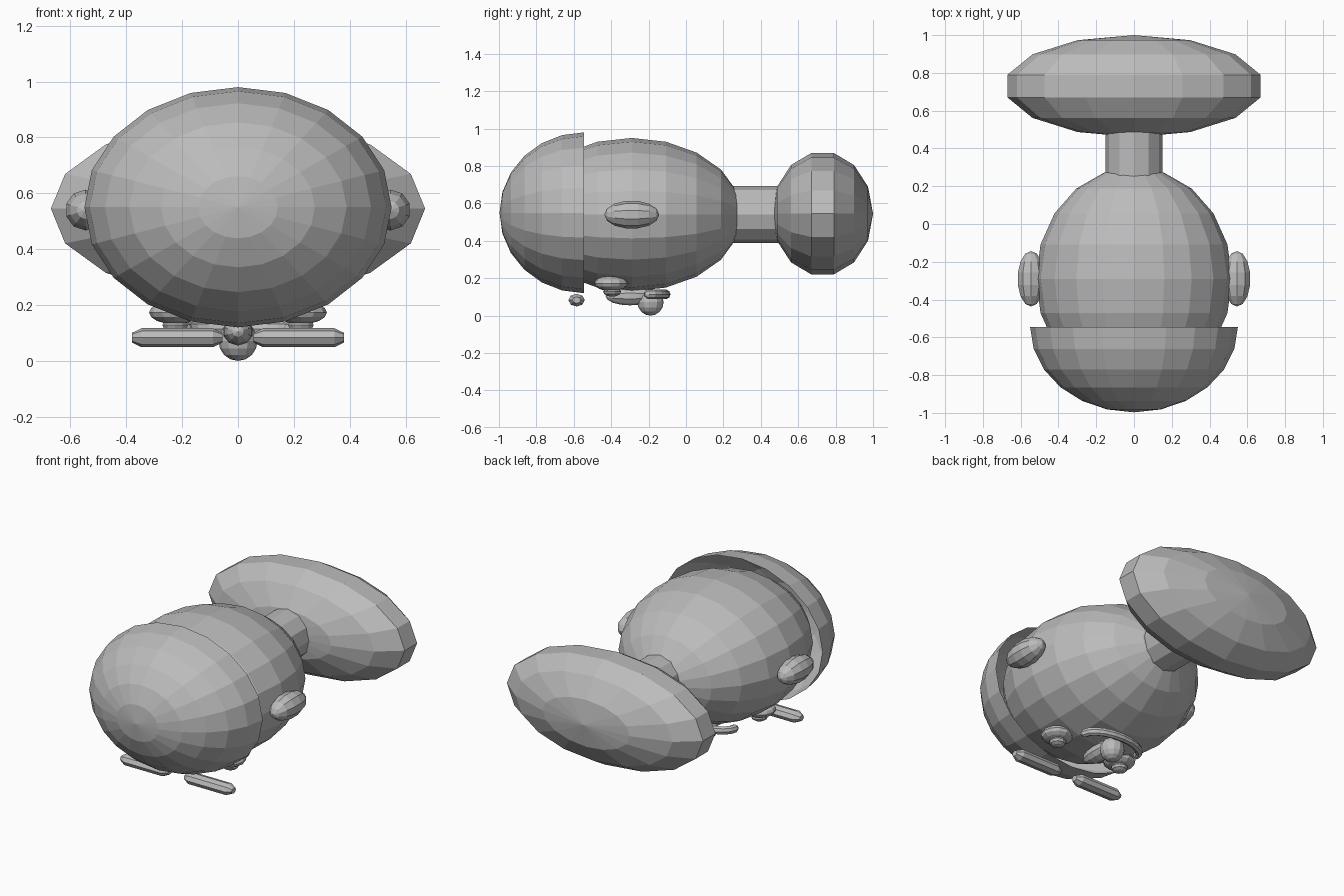
import bpy, bmesh, math
from mathutils import Matrix, Vector

if "Cube" in bpy.data.objects:
    bpy.data.objects.remove(bpy.data.objects["Cube"])

grey = bpy.data.materials.new("plain grey")
grey.diffuse_color = (0.5, 0.5, 0.5, 1)
grey.use_nodes = True
grey.node_tree.nodes["Principled BSDF"].inputs["Base Color"].default_value = grey.diffuse_color

TURN = {'z': Matrix.Identity(4),
        'y': Matrix.Rotation(math.radians(90), 4, 'X'),
        'x': Matrix.Rotation(math.radians(90), 4, 'Y')}


def finish(name, bm):
    me = bpy.data.meshes.new(name)
    bm.to_mesh(me)
    bm.free()
    me.materials.append(grey)
    ob = bpy.data.objects.new(name, me)
    bpy.context.collection.objects.link(ob)
    return ob


def ball(name, centre, radii, seg, rings, axis='y', cut_y=None):
    """Flat-faced ellipsoid; cut_y keeps only the open shell in front of it."""
    bm = bmesh.new()
    bmesh.ops.create_uvsphere(bm, u_segments=seg, v_segments=rings, radius=1)
    bmesh.ops.transform(bm, verts=bm.verts, matrix=Matrix.Translation(centre)
                        @ Matrix.Diagonal((*radii, 1)) @ TURN[axis])
    if cut_y is not None:
        bmesh.ops.delete(bm, geom=[v for v in bm.verts if v.co.y > cut_y + 0.001],
                         context='VERTS')
    return finish(name, bm)


def tube(name, points, ry, rz, sides=8):
    """Rounded tube along a path lying in a horizontal plane."""
    bm = bmesh.new()
    pts = [Vector(p) for p in points]
    n = len(pts)
    path = []
    t0 = (pts[0] - pts[1]).normalized()
    t1 = (pts[-1] - pts[-2]).normalized()
    path.append((pts[0] + t0 * ry * 0.8, 0.5, -t0))
    for i, p in enumerate(pts):
        t = (pts[min(i + 1, n - 1)] - pts[max(i - 1, 0)]).normalized()
        path.append((p, 1.0, t))
    path.append((pts[-1] + t1 * ry * 0.8, 0.5, t1))
    loops = []
    for p, s, t in path:
        side = Vector((-t.y, t.x, 0))
        loops.append([bm.verts.new(p + side * ry * s * math.cos(a)
                                   + Vector((0, 0, rz * s * math.sin(a))))
                      for a in [2 * math.pi * k / sides for k in range(sides)]])
    for a, b in zip(loops, loops[1:]):
        for k in range(sides):
            m = (k + 1) % sides
            bm.faces.new((a[k], a[m], b[m], b[k]))
    bm.faces.new(loops[0])
    bm.faces.new(loops[-1])
    bmesh.ops.recalc_face_normals(bm, faces=bm.faces)
    return finish(name, bm)


# head, open hair cap and torso
ball("head", (0, -0.29, 0.54), (0.52, 0.59, 0.41), 20, 10)
ball("hair", (0, -0.545, 0.55), (0.55, 0.452, 0.43), 20, 12, cut_y=-0.545)
ball("torso", (0, 0.73, 0.545), (0.687, 0.27, 0.333), 16, 7)

# neck
bm = bmesh.new()
bmesh.ops.create_cone(bm, cap_ends=True, segments=12, radius1=0.152, radius2=0.152,
                      depth=0.42, matrix=Matrix.Translation((0, 0.37, 0.54)) @ TURN['y'])
finish("neck", bm)

# paired features
for s, side in ((-1, "left"), (1, "right")):
    ball(side + "_ear", (s * 0.545, -0.29, 0.54), (0.075, 0.147, 0.075), 10, 7)
    ball(side + "_eye", (s * 0.225, -0.40, 0.173), (0.093, 0.09, 0.042), 12, 8, 'z')
    ball(side + "_pupil", (s * 0.225, -0.395, 0.128), (0.048, 0.048, 0.027), 10, 6, 'z')
    tube(side + "_eyebrow", [(s * 0.09, -0.585, 0.083), (s * 0.345, -0.585, 0.083)],
         0.044, 0.034)

# nose
ball("nose_bridge", (0, -0.30, 0.105), (0.055, 0.13, 0.05), 10, 8)
ball("nose_tip", (0, -0.19, 0.072), (0.07, 0.07, 0.072), 12, 8, 'z')

# mouth, curved towards the chin
mouth = [(0.19 * math.sin(a), -0.205 + 0.10 * math.cos(a), 0.114)
         for a in [math.radians(-90 + 18 * i) for i in range(11)]]
tube("mouth", mouth, 0.022, 0.025)
